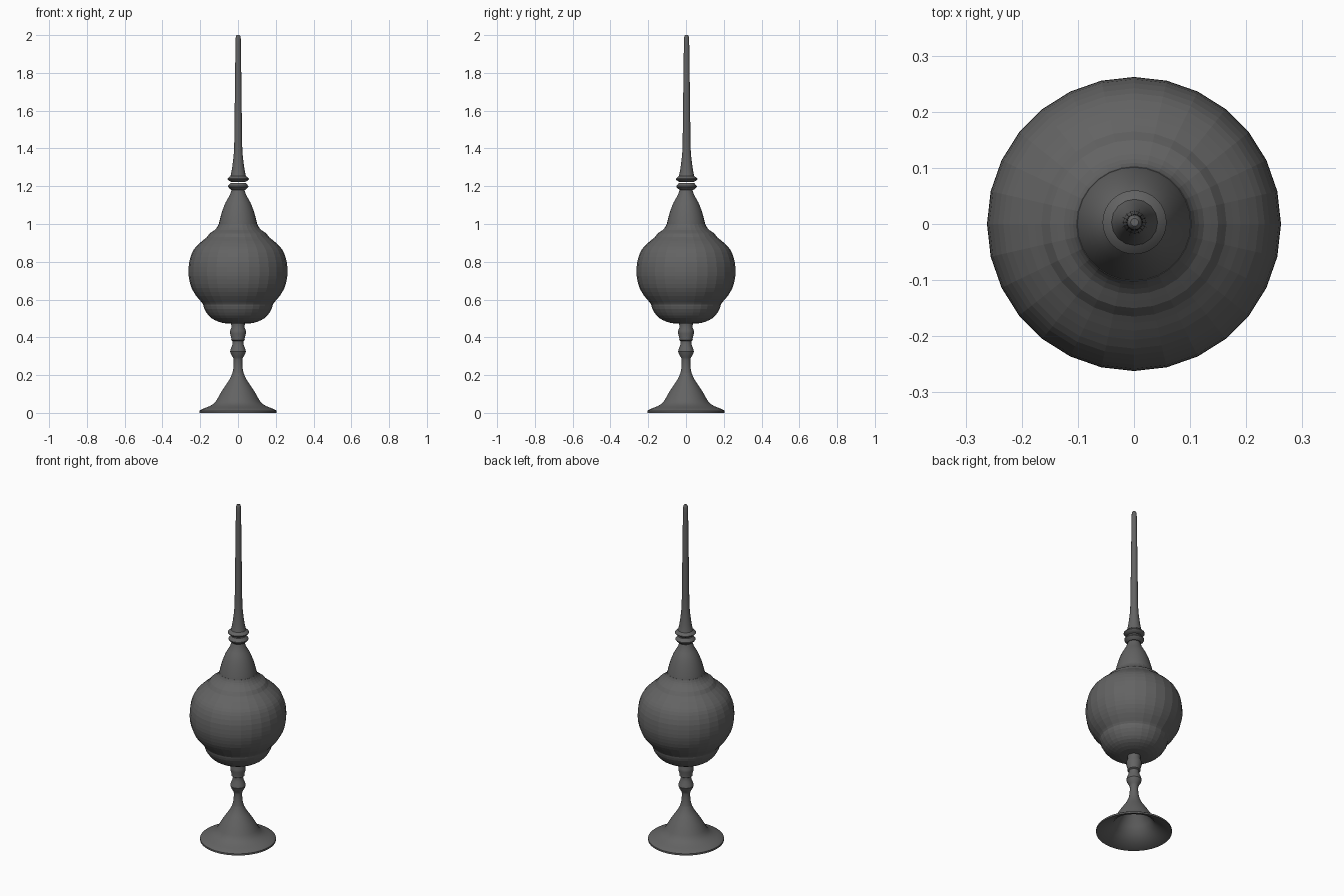
import bpy, bmesh, math

if "Cube" in bpy.data.objects:
    bpy.data.objects.remove(bpy.data.objects["Cube"])

metal = bpy.data.materials.new("dark grey metal")
metal.diffuse_color = (0.125, 0.125, 0.125, 1)
metal.use_nodes = True
metal.node_tree.nodes["Principled BSDF"].inputs["Base Color"].default_value = metal.diffuse_color


def spline(pts, steps):
    """Catmull-Rom refinement of a (radius, height) profile."""
    if steps < 2:
        return pts
    out = []
    p = [pts[0]] + pts + [pts[-1]]
    for i in range(1, len(p) - 2):
        a, b, c, d = p[i - 1:i + 3]
        for s in range(steps):
            t = s / steps
            out.append(tuple(0.5 * (2 * b[k] + (c[k] - a[k]) * t
                       + (2 * a[k] - 5 * b[k] + 4 * c[k] - d[k]) * t * t
                       + (3 * b[k] - a[k] - 3 * c[k] + d[k]) * t ** 3) for k in (0, 1)))
    return out + [pts[-1]]


def lathe(name, profile, sides, smooth=None, offset=(0, 0)):
    """Revolve a profile about z; radius 0 becomes a single pole vertex."""
    bm = bmesh.new()
    rings = []
    for r, z in profile:
        n = sides if r > 1e-5 else 1
        rings.append([bm.verts.new((r * math.cos(2 * math.pi * i / sides) + offset[0],
                                    r * math.sin(2 * math.pi * i / sides) + offset[1], z))
                      for i in range(n)])
    for a, b in zip(rings, rings[1:]):
        for i in range(sides):
            j = (i + 1) % sides
            quad = [a[i % len(a)], a[j % len(a)], b[j % len(b)], b[i % len(b)]]
            bm.faces.new(list(dict.fromkeys(quad)))
    bmesh.ops.recalc_face_normals(bm, faces=bm.faces)
    me = bpy.data.meshes.new(name)
    bm.to_mesh(me)
    bm.free()
    me.materials.append(metal)
    ob = bpy.data.objects.new(name, me)
    bpy.context.collection.objects.link(ob)
    if smooth:
        bpy.ops.object.select_all(action='DESELECT')
        ob.select_set(True)
        bpy.context.view_layer.objects.active = ob
        bpy.ops.object.shade_smooth_by_angle(angle=math.radians(smooth))
    return ob


# Flared foot, hollow underneath
outer = spline([(0.205, 0.01), (0.19, 0.02), (0.15, 0.036), (0.12, 0.057), (0.098, 0.095),
                (0.07, 0.14), (0.043, 0.18), (0.03, 0.21)], 2)
inner = [(0, 0.17), (0.035, 0.165), (0.062, 0.13), (0.09, 0.085),
         (0.112, 0.05), (0.15, 0.025), (0.203, 0.0)]
lathe("foot", inner + [(0.205, 0.0)] + outer + [(0, 0.21)], 48, 35)

# Stem with two turned knops
stem = spline([(0.03, 0.21), (0.024, 0.24), (0.023, 0.28), (0.028, 0.295), (0.042, 0.325),
               (0.03, 0.36), (0.028, 0.38)], 2)
knop = [(0.036, 0.385), (0.035, 0.395), (0.042, 0.42), (0.042, 0.435),
        (0.034, 0.455), (0.036, 0.468), (0.036, 0.48)]
lathe("stem", stem + knop, 28, 35)

# Bulbous body with a stepped bowl below
bowl = spline([(0.035, 0.472), (0.08, 0.476), (0.125, 0.492), (0.155, 0.515),
               (0.178, 0.55), (0.185, 0.575)], 2)
bulb = spline([(0.192, 0.585), (0.222, 0.62), (0.245, 0.66), (0.258, 0.705), (0.262, 0.745),
               (0.258, 0.80), (0.242, 0.85), (0.222, 0.88), (0.19, 0.91), (0.165, 0.93),
               (0.15, 0.95), (0.125, 0.967), (0.109, 0.985), (0.102, 1.0)], 2)
lathe("body", [(0, 0.472)] + bowl + bulb + [(0, 1.0)], 28)

# Tapering neck
neck = spline([(0.102, 0.995), (0.097, 1.02), (0.083, 1.07), (0.065, 1.115),
               (0.045, 1.15), (0.032, 1.185)], 2)
lathe("neck", neck, 28, 30)

# Two collar rings
collar_centre = (0.001, 0.003)
for i, (z, r, h) in enumerate(((1.199, 0.054, 0.019), (1.238, 0.057, 0.016))):
    ring = [(0, z - h), (0.036, z - h), (r - 0.006, z - h * 0.5), (r, z - h * 0.1),
            (r, z + h * 0.1), (r - 0.008, z + h * 0.6), (0.04, z + h), (0, z + h)]
    lathe(f"collar_ring_{i + 1}", ring, 32, 35, collar_centre)

# Slender spout
spout = spline([(0.042, 1.25), (0.036, 1.275), (0.029, 1.32), (0.022, 1.39), (0.02, 1.5),
                (0.0175, 1.7), (0.015, 1.9), (0.0135, 1.985)], 2)
lathe("spout", spout + [(0.011, 1.996), (0.007, 2.0), (0, 2.0)], 16, 35, collar_centre)
